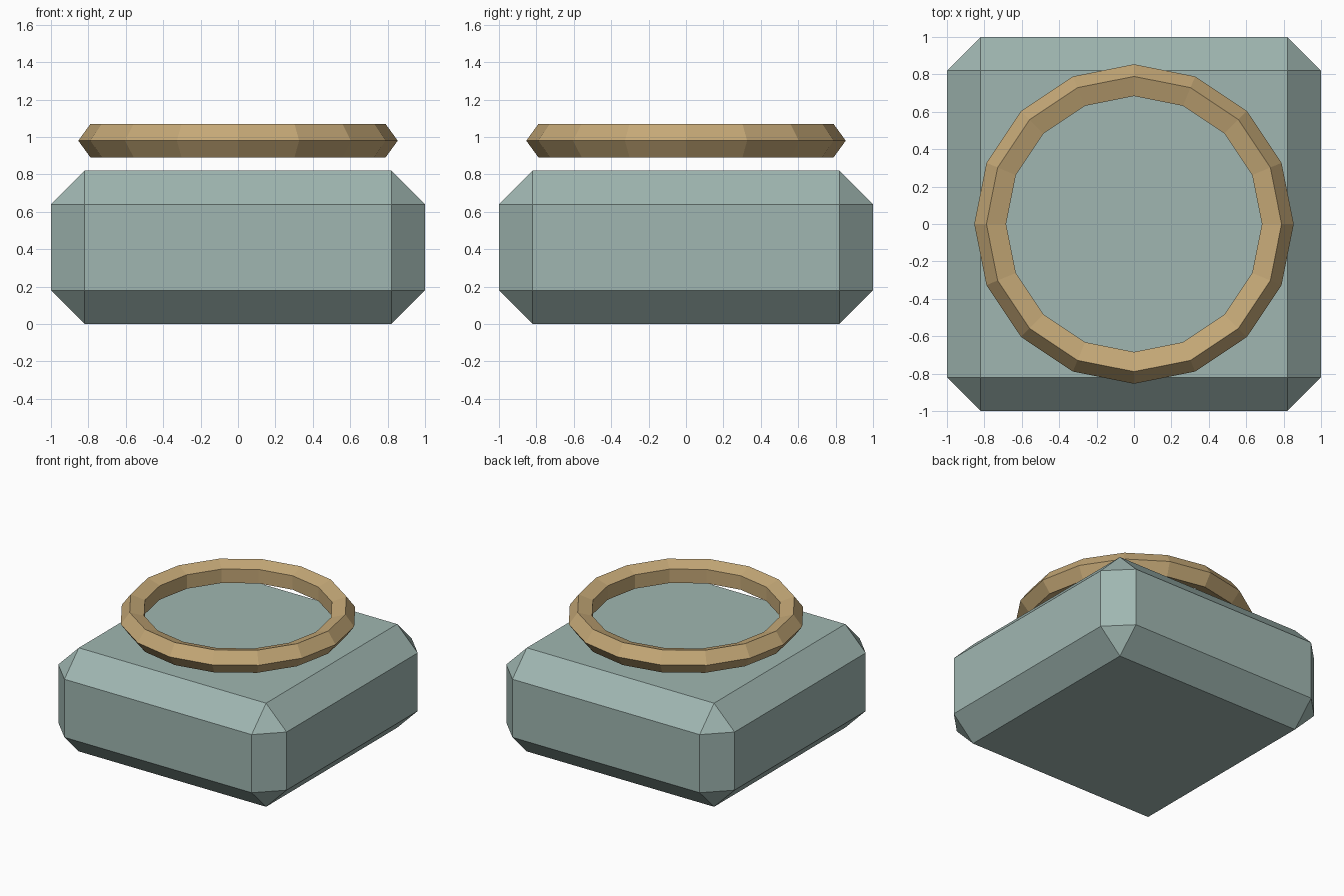
import bpy
import math

if "Cube" in bpy.data.objects:
    bpy.data.objects.remove(bpy.data.objects["Cube"])


def make_material(name, rgb):
    mat = bpy.data.materials.new(name)
    mat.diffuse_color = (*rgb, 1.0)
    mat.use_nodes = True
    mat.node_tree.nodes["Principled BSDF"].inputs["Base Color"].default_value = mat.diffuse_color
    return mat


teal = make_material("pale_teal", (0.35, 0.47, 0.44))
tan = make_material("tan_gold", (0.56, 0.395, 0.185))

# Chamfered square base block
HEIGHT, CHAMFER = 0.82, 0.18
bpy.ops.mesh.primitive_cube_add(size=1, location=(0, 0, HEIGHT / 2))
base = bpy.context.object
base.name = "base_block"
base.scale = (2, 2, HEIGHT)
bpy.ops.object.transform_apply(location=False, rotation=False, scale=True)
bevel = base.modifiers.new("chamfer", 'BEVEL')
bevel.width = CHAMFER
bevel.segments = 1
bevel.limit_method = 'NONE'
base.data.materials.append(teal)

# Floating faceted ring with a five-sided section
bpy.ops.mesh.primitive_torus_add(
    major_radius=0.76, minor_radius=0.094,
    major_segments=16, minor_segments=5, location=(0, 0, 0.98))
ring = bpy.context.object
ring.name = "floating_ring"
ring.data.materials.append(tan)

# Flat facets throughout
for obj in (base, ring):
    for poly in obj.data.polygons:
        poly.use_smooth = False
